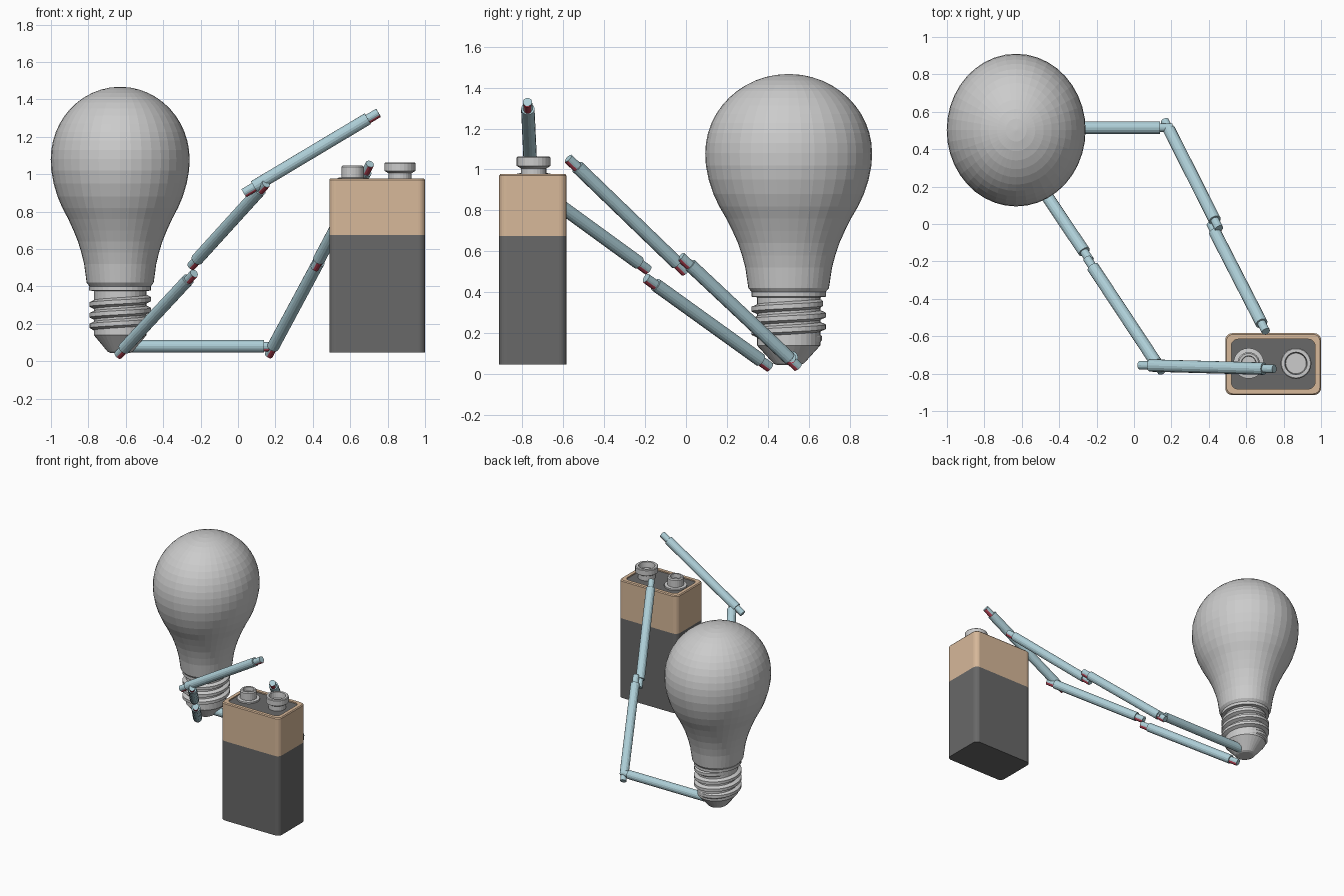
import bpy, bmesh, math
from mathutils import Vector

if "Cube" in bpy.data.objects:
    bpy.data.objects.remove(bpy.data.objects["Cube"])


def material(name, rgb):
    m = bpy.data.materials.new(name)
    m.diffuse_color = (*rgb, 1)
    m.use_nodes = True
    m.node_tree.nodes["Principled BSDF"].inputs["Base Color"].default_value = m.diffuse_color
    return m


BLUE = material("blue_sleeve", (0.42, 0.62, 0.68))
RED = material("red_core", (0.42, 0.05, 0.08))
TAN = material("tan_case", (0.68, 0.48, 0.32))
DARK = material("dark_case", (0.14, 0.14, 0.14))


def finish(name, bm, mat=None):
    bmesh.ops.recalc_face_normals(bm, faces=bm.faces)
    me = bpy.data.meshes.new(name)
    bm.to_mesh(me)
    bm.free()
    ob = bpy.data.objects.new(name, me)
    bpy.context.collection.objects.link(ob)
    if mat:
        me.materials.append(mat)
    return ob


def lathe(name, profile, loc=(0, 0, 0), sides=32, mat=None, sx=1.0):
    """Revolve (radius, z) points about z; both ends are closed."""
    bm = bmesh.new()
    rings = []
    for r, z in profile:
        rings.append([bm.verts.new((sx * r * math.cos(2 * math.pi * i / sides),
                                    r * math.sin(2 * math.pi * i / sides), z))
                      for i in range(sides)])
    for a, b in zip(rings, rings[1:]):
        for i in range(sides):
            j = (i + 1) % sides
            bm.faces.new((a[i], a[j], b[j], b[i]))
    bm.faces.new(rings[0])
    bm.faces.new(rings[-1])
    ob = finish(name, bm, mat)
    ob.location = loc
    return ob


# Light bulb: slightly narrower in x than in y
BULB = (-0.63, 0.502, 0)
SX = 0.91
glass = [(0.15, 0.395), (0.18, 0.40), (0.197, 0.42), (0.203, 0.46), (0.212, 0.52),
         (0.228, 0.58), (0.248, 0.64), (0.275, 0.70), (0.305, 0.76), (0.34, 0.82),
         (0.368, 0.88), (0.391, 0.95), (0.405, 1.02)]
glass += [(0.408 * math.cos(t), 1.08 + 0.387 * math.sin(t))
          for t in [math.radians(7.4 * i) for i in range(12)]] + [(0.004, 1.467)]
lathe("bulb_glass", glass, BULB, 40, sx=SX)
lathe("bulb_screw_base", [(0.06, 0.045), (0.075, 0.052), (0.155, 0.14), (0.155, 0.375),
                          (0.182, 0.378), (0.182, 0.40), (0.15, 0.402)], BULB, 32, sx=SX)

# Helical screw thread
bm = bmesh.new()
turns, steps = 3.4, 32
rows = []
n = int(turns * steps)
for i in range(n + 1):
    t = i / n
    a = 2 * math.pi * turns * t + 0.6
    crest = 0.15 + 0.032 * min(1, 8 * t, 8 * (1 - t))
    z = 0.165 + 0.195 * t
    rows.append([bm.verts.new((SX * r * math.cos(a), r * math.sin(a), z + dz))
                 for r, dz in ((0.148, -0.026), (crest, -0.011), (crest, 0.011), (0.148, 0.026))])
for a, b in zip(rows, rows[1:]):
    for k in range(4):
        m = (k + 1) % 4
        bm.faces.new((a[k], a[m], b[m], b[k]))
bm.faces.new(rows[0])
bm.faces.new(rows[-1])
finish("bulb_thread", bm).location = BULB


# Battery
def rounded_rect(hx, hy, r, seg=5):
    pts = []
    for q, (cx, cy) in enumerate(((1, 1), (-1, 1), (-1, -1), (1, -1))):
        for i in range(seg + 1):
            a = math.pi / 2 * (q + i / seg)
            pts.append((cx * (hx - r) + r * math.cos(a), cy * (hy - r) + r * math.sin(a)))
    return pts


def stacked(name, levels, mat):
    """Loft rounded rectangles given as (inset, z)."""
    bm = bmesh.new()
    rings = [[bm.verts.new((x, y, z)) for x, y in
              rounded_rect(0.256 - d, 0.165 - d, 0.036)] for d, z in levels]
    for a, b in zip(rings, rings[1:]):
        for i in range(len(a)):
            j = (i + 1) % len(a)
            bm.faces.new((a[i], a[j], b[j], b[i]))
    bm.faces.new(rings[0])
    bm.faces.new(rings[-1])
    finish(name, bm, mat).location = (0.744, -0.749, 0)


stacked("battery_lower_case", [(0, 0.046), (0, 0.675)], DARK)
stacked("battery_upper_case", [(0, 0.675), (0, 0.970), (0.006, 0.977), (0.032, 0.977), (0.032, 0.960)], TAN)
stacked("battery_top_plate", [(0.030, 0.955), (0.030, 0.968)], DARK)
lathe("small_terminal", [(0.082, 0.965), (0.082, 0.98), (0.06, 0.983), (0.06, 1.038), (0.053, 1.046),
                         (0.04, 1.046), (0.038, 1.015)], (0.613, -0.745, 0), 24)
lathe("large_terminal", [(0.062, 0.965), (0.062, 1.005), (0.083, 1.018), (0.083, 1.058), (0.078, 1.063),
                         (0.06, 1.063), (0.055, 1.02)], (0.866, -0.745, 0), 24)


# Wire pieces: sleeve with stepped ends and a red core under each tip
def wire(name, p, q):
    p, q = Vector(p), Vector(q)
    d = q - p
    length = d.length
    rot = d.to_track_quat('Z', 'Y')
    axis = d.normalized()
    down = Vector((0, 0, -1))
    down = (down - axis * down.dot(axis)).normalized()
    e = 0.065
    prof = [(0.023, 0), (0.023, e), (0.033, e), (0.033, length - e),
            (0.023, length - e), (0.023, length)]
    parts = [lathe(name, prof, p, 16, BLUE)]
    for k, s in enumerate((0.002, length - e - 0.002)):
        parts.append(lathe(f"{name}_core_{k + 1}", [(0.018, 0), (0.018, e)],
                           p + axis * s + down * 0.010, 12, RED))
    for ob in parts:
        ob.rotation_mode = 'QUATERNION'
        ob.rotation_quaternion = rot


wires = {
    "left_wire_lower": ((-0.64, 0.41, 0.035), (-0.235, -0.195, 0.47)),
    "left_wire_middle": ((-0.25, -0.185, 0.51), (0.15, -0.79, 0.95)),
    "left_wire_upper": ((0.03, -0.755, 0.90), (0.75, -0.775, 1.33)),
    "right_wire_lower": ((-0.64, 0.515, 0.08), (0.205, 0.515, 0.08)),
    "right_wire_middle": ((0.165, 0.55, 0.035), (0.455, -0.025, 0.575)),
    "right_wire_upper": ((0.41, 0.0, 0.50), (0.705, -0.575, 1.055)),
}
for name, (a, b) in wires.items():
    wire(name, a, b)
